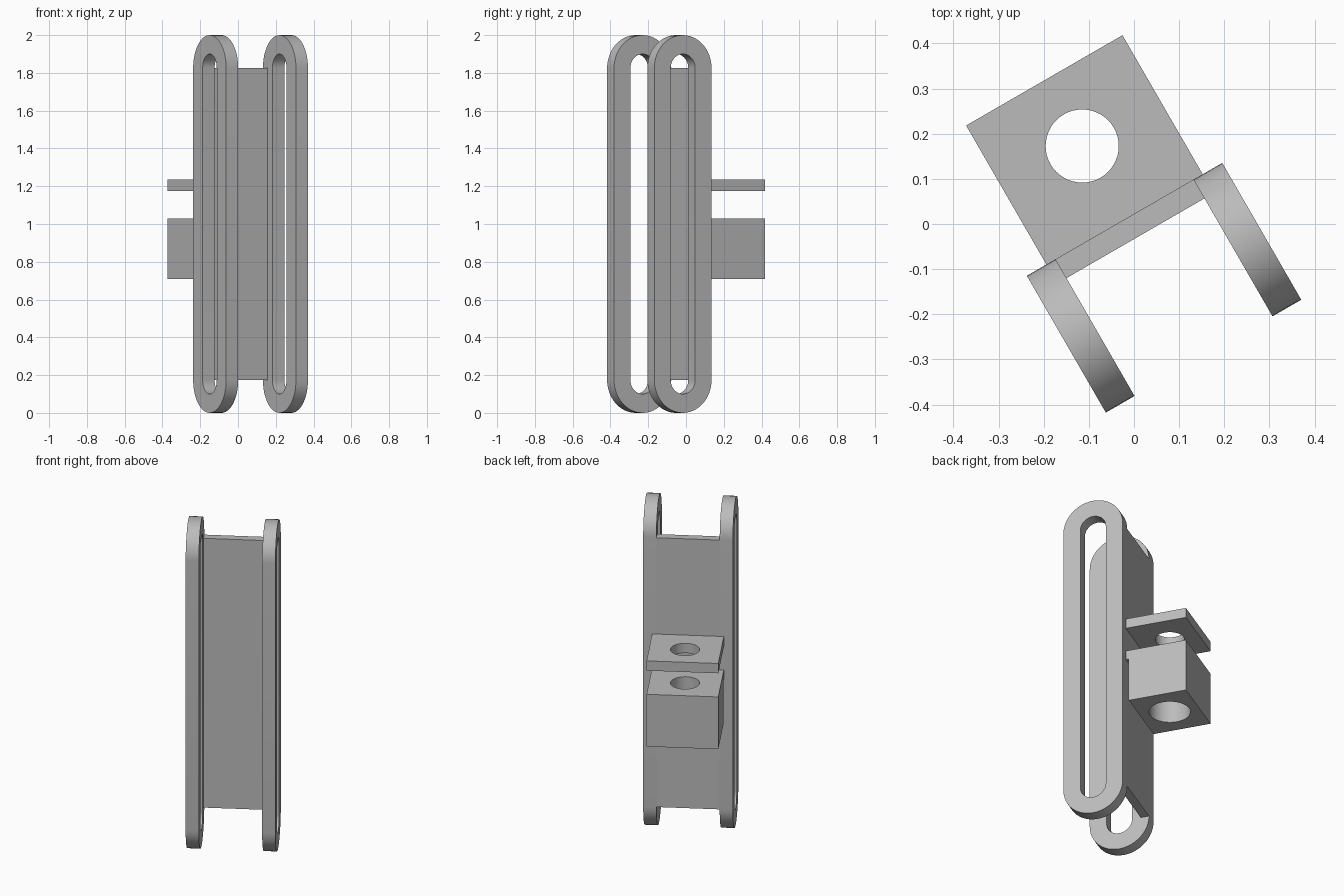
import bpy, bmesh, math
from mathutils import Matrix, Vector

if "Cube" in bpy.data.objects:
    bpy.data.objects.remove(bpy.data.objects["Cube"], do_unlink=True)

grey = bpy.data.materials.new("plain grey")
grey.use_nodes = True
colour = (0.5, 0.5, 0.5, 1)
grey.diffuse_color = colour
grey.node_tree.nodes["Principled BSDF"].inputs["Base Color"].default_value = colour

TURN = Matrix.Rotation(math.radians(30), 4, "Z")   # whole bracket is turned about z
MID = -0.013                                       # middle of the bracket across its width
BACK = 0.0194                                      # rear face of web and rails
parts = []


def make_object(name, bm):
    bmesh.ops.recalc_face_normals(bm, faces=bm.faces)
    mesh = bpy.data.meshes.new(name)
    bm.to_mesh(mesh)
    bm.free()
    mesh.materials.append(grey)
    obj = bpy.data.objects.new(name, mesh)
    bpy.context.collection.objects.link(obj)
    return obj


def extrude_profile(name, points, x0, x1):
    """Prism from a (y, z) profile, running along x."""
    bm = bmesh.new()
    face = bm.faces.new([bm.verts.new((x0, y, z)) for y, z in points])
    new = bmesh.ops.extrude_face_region(bm, geom=[face])["geom"]
    bmesh.ops.translate(bm, vec=(x1 - x0, 0, 0),
                        verts=[v for v in new if isinstance(v, bmesh.types.BMVert)])
    return make_object(name, bm)


def rect(y0, y1, z0, z1):
    return [(y0, z0), (y1, z0), (y1, z1), (y0, z1)]


def stadium(radius, half, cy, steps=24):
    """Upright round-ended outline centred at z = 1."""
    pts = []
    for end, start in ((half, 0), (-half, math.pi)):
        for i in range(steps + 1):
            a = start + math.pi * i / steps
            pts.append((cy + radius * math.cos(a), 1 + end + radius * math.sin(a)))
    return pts


def slotted_rail(name, x0, x1):
    cy = BACK - 0.175
    bm = bmesh.new()
    loops = [[bm.verts.new((x, y, z)) for y, z in stadium(r, 0.825, cy)]
             for x, r in ((x0, 0.175), (x1, 0.175), (x1, 0.075), (x0, 0.075))]
    for a, b in zip(loops, loops[1:] + loops[:1]):
        for i in range(len(a)):
            j = (i + 1) % len(a)
            bm.faces.new((a[i], a[j], b[j], b[i]))
    return make_object(name, bm)


def bore(obj, radius, z0, z1, cy=0.207):
    """Cut an upright round hole."""
    bm = bmesh.new()
    bmesh.ops.create_cone(bm, cap_ends=True, segments=48, radius1=radius, radius2=radius,
                          depth=z1 - z0,
                          matrix=Matrix.Translation(Vector((MID, cy, (z0 + z1) / 2))))
    cutter = make_object("bore_cutter", bm)
    cutter.hide_render = True
    mod = obj.modifiers.new("bore", "BOOLEAN")
    mod.operation, mod.solver, mod.object = "DIFFERENCE", "EXACT", cutter
    bpy.context.view_layer.update()
    result = obj.evaluated_get(bpy.context.evaluated_depsgraph_get())
    mesh = bpy.data.meshes.new_from_object(result)
    obj.modifiers.clear()
    obj.data = mesh
    bpy.data.objects.remove(cutter, do_unlink=True)


# Two slotted side rails
for side, name in ((-1, "right_rail"), (1, "left_rail")):
    parts.append(slotted_rail(name, MID + side * 0.25, MID + side * 0.1765))

# Web joining the rails
parts.append(extrude_profile("web", rect(-0.029, BACK, 0.175, 1.825),
                             MID - 0.1765, MID + 0.1765))

# Upper tab with a through hole
tab = extrude_profile("upper_tab", rect(BACK, 0.375, 1.175, 1.235), MID - 0.2, MID + 0.2)
bore(tab, 0.081, 1.1, 1.3)
parts.append(tab)

# Lower block, joined to the web by its top lip, with a stepped hole
profile = [(BACK, 1.03), (BACK, 0.975), (0.037, 0.975), (0.037, 0.71), (0.375, 0.71), (0.375, 1.03)]
block = extrude_profile("lower_block", profile, MID - 0.2, MID + 0.2)
bore(block, 0.081, 0.6, 1.1)
bore(block, 0.115, 0.6, 0.93)
parts.append(block)

# Turn into place and shade
bpy.ops.object.select_all(action="DESELECT")
for obj in parts:
    obj.data.transform(TURN)
    obj.select_set(True)
bpy.context.view_layer.objects.active = parts[0]
bpy.ops.object.shade_smooth_by_angle(angle=math.radians(30))
